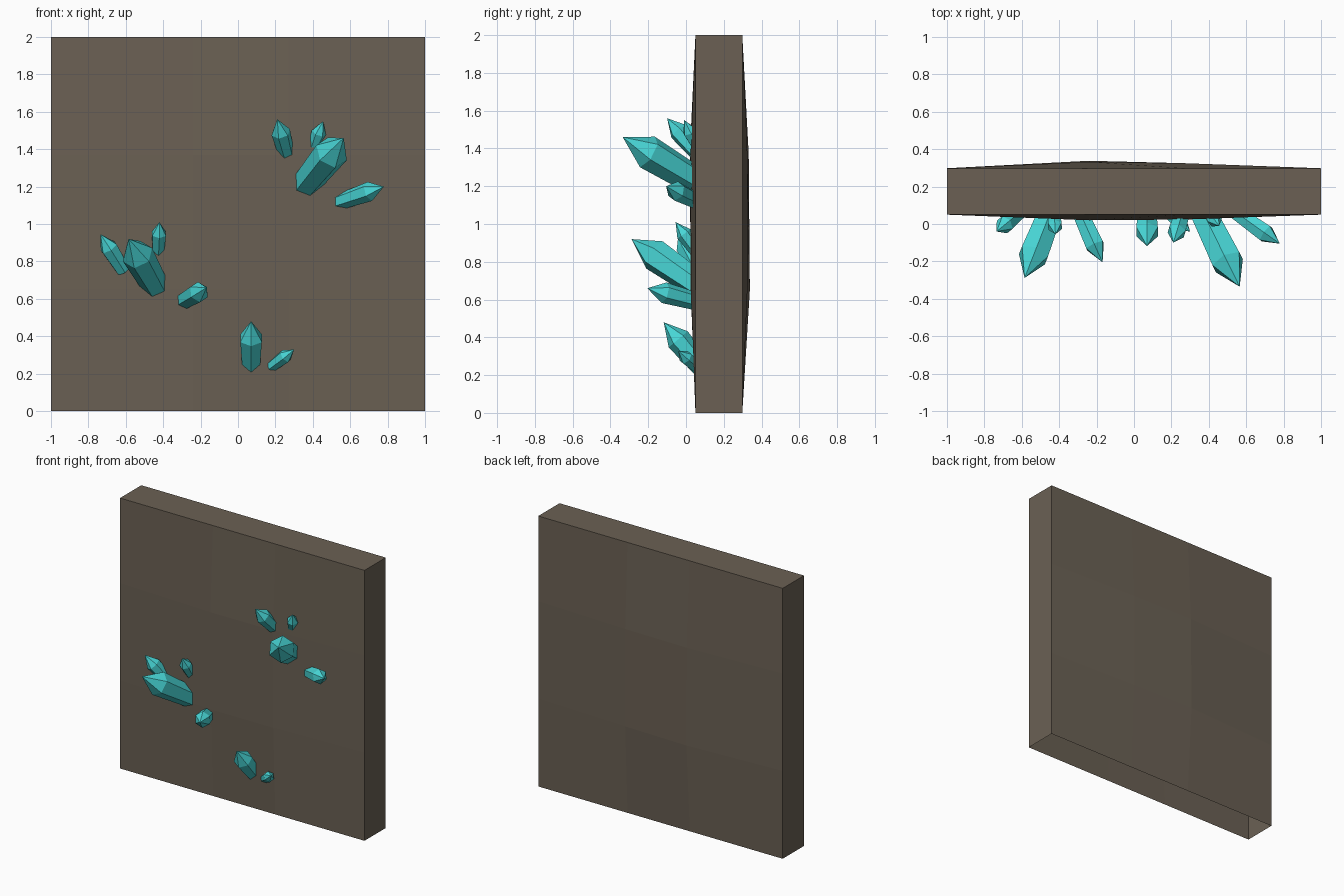
import bpy, bmesh
from mathutils import Vector

cube = bpy.data.objects.get("Cube")
if cube:
    bpy.data.objects.remove(cube, do_unlink=True)


def make_material(name, rgb):
    mat = bpy.data.materials.new(name)
    mat.use_nodes = True
    mat.diffuse_color = (*rgb, 1)
    mat.node_tree.nodes["Principled BSDF"].inputs["Base Color"].default_value = (*rgb, 1)
    return mat


def finish(bm, name, mat):
    mesh = bpy.data.meshes.new(name)
    bm.to_mesh(mesh)
    bm.free()
    mesh.materials.append(mat)
    obj = bpy.data.objects.new(name, mesh)
    bpy.context.collection.objects.link(obj)
    return obj


rock = make_material("brown rock", (0.145, 0.118, 0.088))
gem = make_material("turquoise crystal", (0.065, 0.68, 0.68))

# Rock slab: two gently bulging 3 x 3 panels joined at the sides and top, open below
xs = [-1, -0.24, 0.27, 1]
zs = [0, 0.65, 1.37, 2]
last = len(xs) - 1


def panel(bm, rim, bulge):
    rows = []
    for j, z in enumerate(zs):
        row = []
        for i, x in enumerate(xs):
            inside = 0 < i < last and 0 < j < last
            row.append(bm.verts.new((x, bulge[j - 1][i - 1] if inside else rim, z)))
        rows.append(row)
    for j in range(last):
        for i in range(last):
            bm.faces.new((rows[j][i], rows[j][i + 1], rows[j + 1][i + 1], rows[j + 1][i]))
    return rows


bm = bmesh.new()
front = panel(bm, 0.05, [(0.025, 0.026), (0.02, 0.024)])
back = panel(bm, 0.298, [(0.338, 0.325), (0.332, 0.325)])
for k in range(last):
    for side in (0, last):
        bm.faces.new((front[k][side], front[k + 1][side], back[k + 1][side], back[k][side]))
    bm.faces.new((front[last][k], front[last][k + 1], back[last][k + 1], back[last][k]))
bmesh.ops.recalc_face_normals(bm, faces=bm.faces)
finish(bm, "rock_slab", rock)


# Six-sided crystal: narrow buried foot, wider shoulder, pointed tip
def crystal(name, root_x, root_z, tip, radius):
    root, tip = Vector((root_x, 0.03, root_z)), Vector(tip)
    axis = (tip - root).normalized()
    turn = axis.to_track_quat('Z', 'Y').to_matrix().to_4x4()
    shoulder = tip - axis * radius * 1.8
    foot = root - axis * radius * 1.5
    bm = bmesh.new()
    rings = []
    for centre, r in ((foot, radius * 0.8), (shoulder, radius)):
        ring = bmesh.ops.create_circle(bm, segments=6, radius=r)["verts"]
        bmesh.ops.transform(bm, matrix=turn, verts=ring)
        bmesh.ops.translate(bm, vec=centre, verts=ring)
        rings.append(ring)
    low, high = rings
    point = bm.verts.new(tip)
    bm.faces.new(low)
    for i in range(6):
        n = (i + 1) % 6
        bm.faces.new((low[i], low[n], high[n], high[i]))
        bm.faces.new((high[i], high[n], point))
    bmesh.ops.recalc_face_normals(bm, faces=bm.faces)
    finish(bm, name, gem)


# Upper right cluster
crystal("upper_large_crystal", 0.385, 1.24, (0.565, -0.335, 1.46), 0.092)
crystal("upper_side_crystal", 0.25, 1.41, (0.21, -0.1, 1.56), 0.052)
crystal("upper_small_crystal", 0.425, 1.47, (0.455, -0.01, 1.55), 0.04)
crystal("upper_low_crystal", 0.59, 1.135, (0.78, -0.105, 1.2), 0.053)

# Middle left cluster
crystal("middle_large_crystal", -0.46, 0.70, (-0.585, -0.288, 0.92), 0.086)
crystal("middle_side_crystal", -0.65, 0.81, (-0.735, -0.04, 0.945), 0.05)
crystal("middle_small_crystal", -0.425, 0.89, (-0.42, -0.055, 1.01), 0.042)
crystal("middle_low_crystal", -0.275, 0.597, (-0.168, -0.205, 0.66), 0.056)

# Bottom pair
crystal("lower_large_crystal", 0.07, 0.305, (0.07, -0.118, 0.48), 0.066)
crystal("lower_small_crystal", 0.215, 0.265, (0.3, -0.04, 0.328), 0.038)
